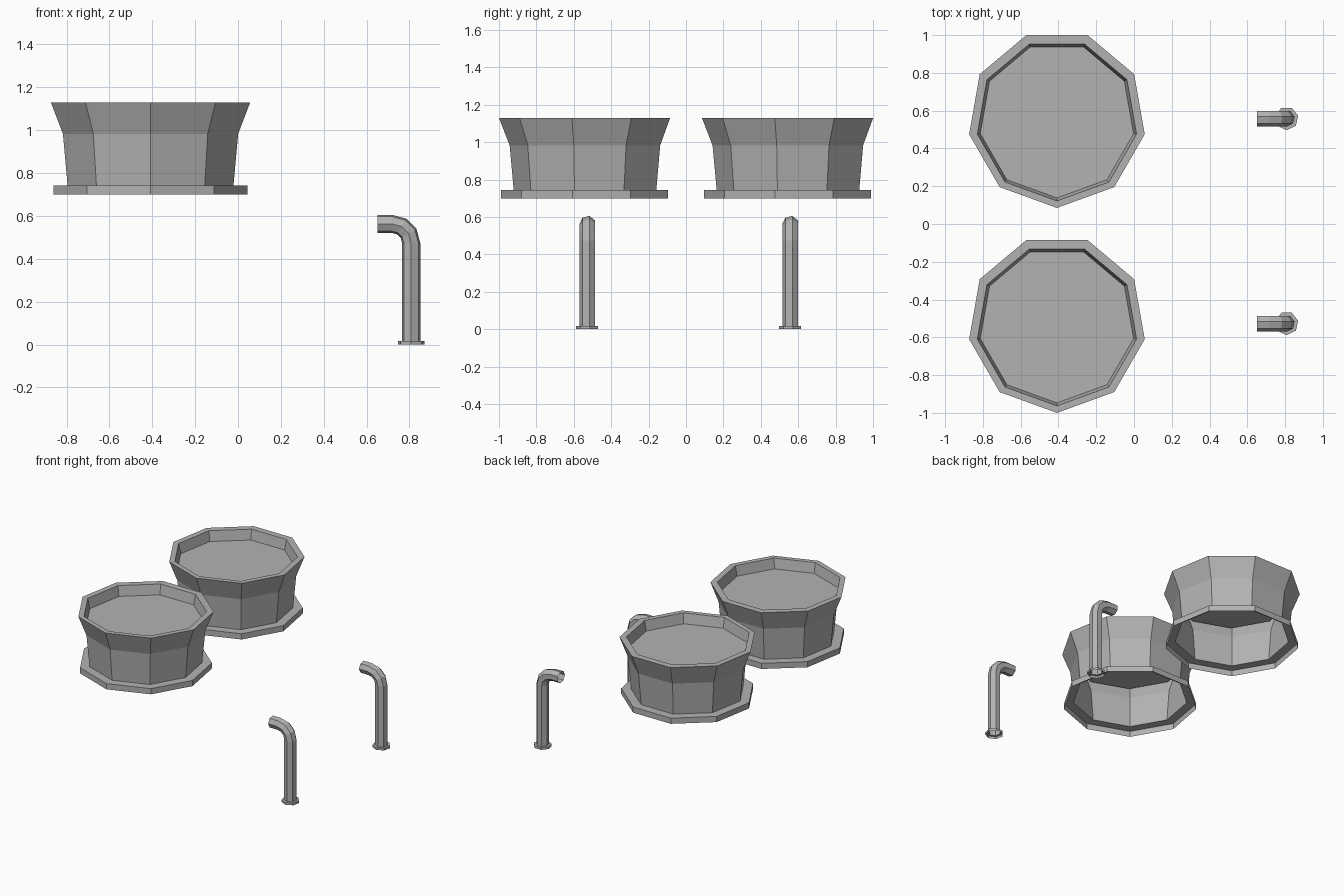
import bpy, bmesh
from math import sin, cos, pi, radians
from mathutils import Vector

if "Cube" in bpy.data.objects:
    bpy.data.objects.remove(bpy.data.objects["Cube"])

grey = bpy.data.materials.new("grey")
grey.diffuse_color = (0.45, 0.45, 0.45, 1)
grey.use_nodes = True
grey.node_tree.nodes["Principled BSDF"].inputs["Base Color"].default_value = grey.diffuse_color


def ring(bm, sides, radius, centre, tilt=0.0):
    """Polygon loop with one corner towards -y, tilted about the y axis."""
    verts = []
    for i in range(sides):
        a = -pi / 2 + 2 * pi * i / sides
        x, y = radius * cos(a), radius * sin(a)
        offset = Vector((x * cos(tilt), y, x * sin(tilt)))
        verts.append(bm.verts.new(Vector(centre) + offset))
    return verts


def skin(name, sides, rings, location, cap):
    """Open shell through a list of (radius, centre, tilt) rings."""
    bm = bmesh.new()
    loops = [ring(bm, sides, *r) for r in rings]
    for low, high in zip(loops, loops[1:]):
        for i in range(sides):
            j = (i + 1) % sides
            bm.faces.new((low[i], low[j], high[j], high[i]))
    if cap:
        bm.faces.new(loops[-1])
    mesh = bpy.data.meshes.new(name)
    bm.to_mesh(mesh)
    bm.free()
    mesh.materials.append(grey)
    obj = bpy.data.objects.new(name, mesh)
    obj.location = location
    bpy.context.collection.objects.link(obj)


# Basin: foot flange, body, flared top, rim, inner wall and floor
basin = [(r, (0, y, z), 0) for r, y, z in (
    (0.460, 0, 0.70), (0.460, 0, 0.743), (0.393, 0, 0.743), (0.415, 0, 0.983),
    (0.472, 0, 1.13), (0.428, -0.007, 1.13), (0.412, -0.007, 1.055))]

# Spout: base flange, upright, three-step bend and open horizontal end
bend, knee = 0.09, 0.473
spout = [(0.0625, (0, 0, 0), 0), (0.0625, (0, 0, 0.017), 0), (0.0435, (0, 0, 0.017), 0)]
for deg in (0, 30, 60, 90):
    t = radians(deg)
    spout.append((0.0435, (-bend * (1 - cos(t)), 0, knee + bend * sin(t)), t))
spout.append((0.0435, (-0.157, 0, knee + bend), pi / 2))

# One basin and one spout in each row
for side, y in (("back", 0.557), ("front", -0.528)):
    skin(side + "_basin", 9, basin, (-0.408, y, 0), True)
    skin(side + "_spout", 7, spout, (0.808, y + 0.002, 0), False)
